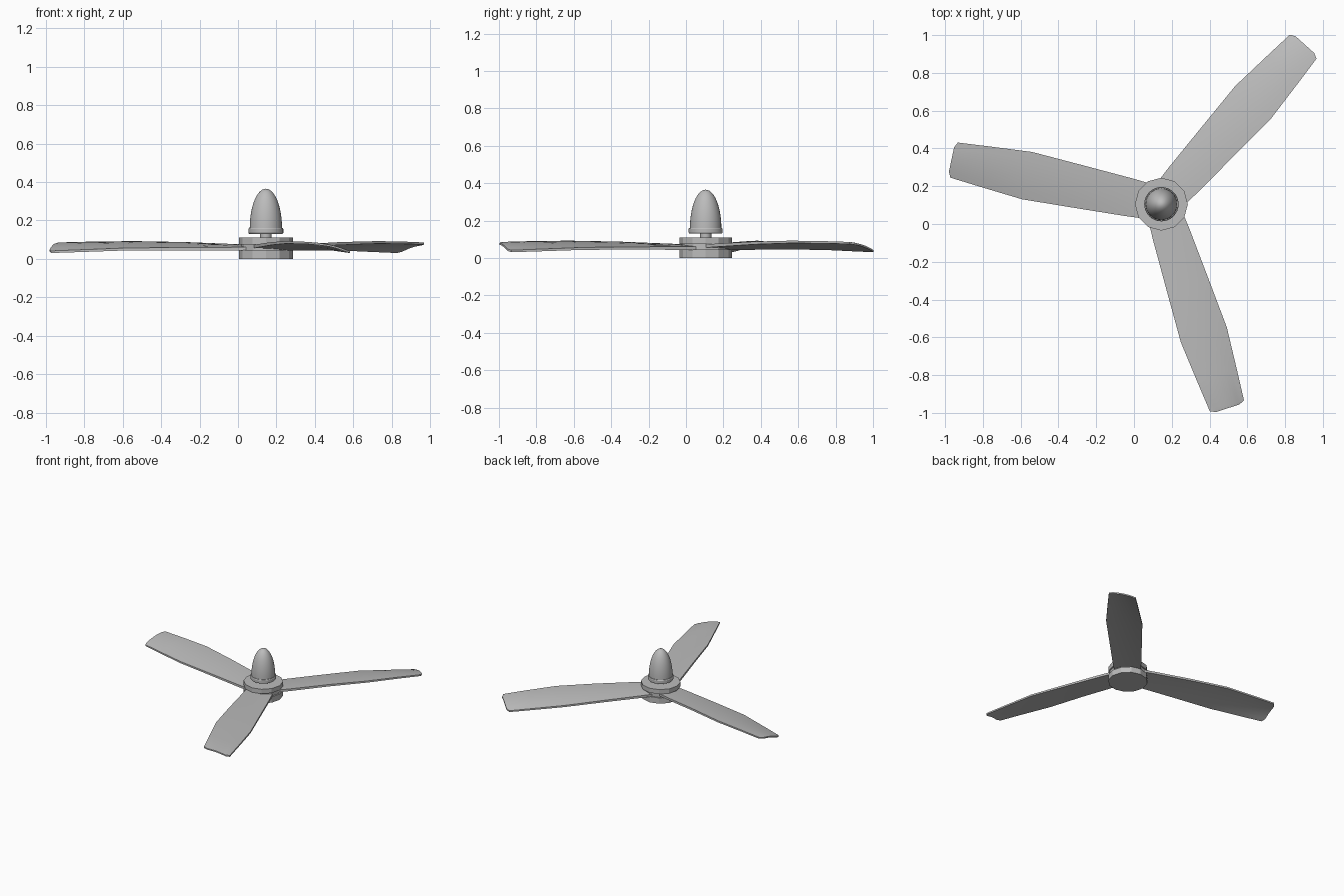
import bpy, bmesh, math
from mathutils import Matrix, Vector

if "Cube" in bpy.data.objects:
    bpy.data.objects.remove(bpy.data.objects["Cube"])

CX, CY = 0.145, 0.105          # rotor axis

grey = bpy.data.materials.new("plain grey")
grey.diffuse_color = (0.5, 0.5, 0.5, 1)
grey.use_nodes = True
grey.node_tree.nodes["Principled BSDF"].inputs["Base Color"].default_value = grey.diffuse_color


def finish(bm, name, smooth_angle=None):
    bmesh.ops.recalc_face_normals(bm, faces=bm.faces)
    me = bpy.data.meshes.new(name)
    bm.to_mesh(me)
    bm.free()
    ob = bpy.data.objects.new(name, me)
    bpy.context.collection.objects.link(ob)
    me.materials.append(grey)
    ob.location = (CX, CY, 0)
    if smooth_angle:
        bpy.ops.object.select_all(action='DESELECT')
        ob.select_set(True)
        bpy.context.view_layer.objects.active = ob
        bpy.ops.object.shade_smooth_by_angle(angle=math.radians(smooth_angle))
    return ob


def lathe(name, profile, sides, smooth_angle=None):
    """Turn an (r, z) profile around the axis; r = 0 closes to a point."""
    bm = bmesh.new()
    rings = []
    for r, z in profile:
        if r == 0:
            rings.append([bm.verts.new((0, 0, z))] * sides)
        else:
            rings.append([bm.verts.new((r * math.cos(2 * math.pi * i / sides),
                                        r * math.sin(2 * math.pi * i / sides), z))
                          for i in range(sides)])
    for a, b in zip(rings, rings[1:]):
        for i in range(sides):
            j = (i + 1) % sides
            quad = list(dict.fromkeys((a[i], a[j], b[j], b[i])))
            bm.faces.new(quad)
    return finish(bm, name, smooth_angle)


# hub: two discs clamping the blade roots
lathe("hub", [(0, 0), (0.14, 0), (0.14, 0.045), (0.13, 0.045), (0.13, 0.075),
              (0.14, 0.075), (0.14, 0.11), (0, 0.11)], 12)

# shaft between hub and spinner
lathe("shaft", [(0, 0.105), (0.03, 0.105), (0.03, 0.135), (0, 0.135)], 24, 30)

# spinner: base collar and elliptical nose
nose = [(0.084 * math.cos(t), 0.16 + 0.205 * math.sin(t))
        for t in [math.pi / 2 * k / 14 for k in range(14)]]
lathe("spinner", [(0, 0.13), (0.087, 0.13), (0.091, 0.136), (0.091, 0.155), (0.088, 0.16)]
      + nose + [(0, 0.365)], 32, 30)

# blade stations: distance, half chord, mid height, edge rise, camber, thickness
STATIONS = [(0.08, 0.094, 0.058, 0.006, 0.002, 0.018),
            (0.17, 0.101, 0.060, 0.008, 0.003, 0.017),
            (0.45, 0.115, 0.066, 0.014, 0.005, 0.015),
            (0.727, 0.128, 0.068, 0.018, 0.007, 0.013),
            (0.95, 0.110, 0.063, 0.021, 0.008, 0.012),
            (1.122, 0.095, 0.058, 0.022, 0.008, 0.011),
            (1.136, 0.066, 0.059, 0.016, 0.005, 0.010)]
N = 6                           # chord divisions


def blade(name, angle):
    bm = bmesh.new()
    rings = []
    for u, half, z0, rise, camber, thick in STATIONS:
        top, low = [], []
        for k in range(N + 1):
            s = -1 + 2 * k / N
            z = z0 - rise * s + camber * (1 - s * s)
            top.append(bm.verts.new((u, half * s, z + thick / 2)))
            low.append(bm.verts.new((u, half * s, z - thick / 2)))
        rings.append(top + low[::-1])
    m = len(rings[0])
    for a, b in zip(rings, rings[1:]):
        for i in range(m):
            j = (i + 1) % m
            bm.faces.new((a[i], a[j], b[j], b[i]))
    for r in (rings[0], rings[-1]):
        for k in range(N):
            bm.faces.new((r[k], r[k + 1], r[m - 2 - k], r[m - 1 - k]))
    bmesh.ops.rotate(bm, verts=bm.verts, cent=Vector((0, 0, 0)),
                     matrix=Matrix.Rotation(math.radians(angle), 3, 'Z'))
    return finish(bm, name, 35)


# three equal blades
for i in range(3):
    blade(f"blade_{i + 1}", 48 + 120 * i)
